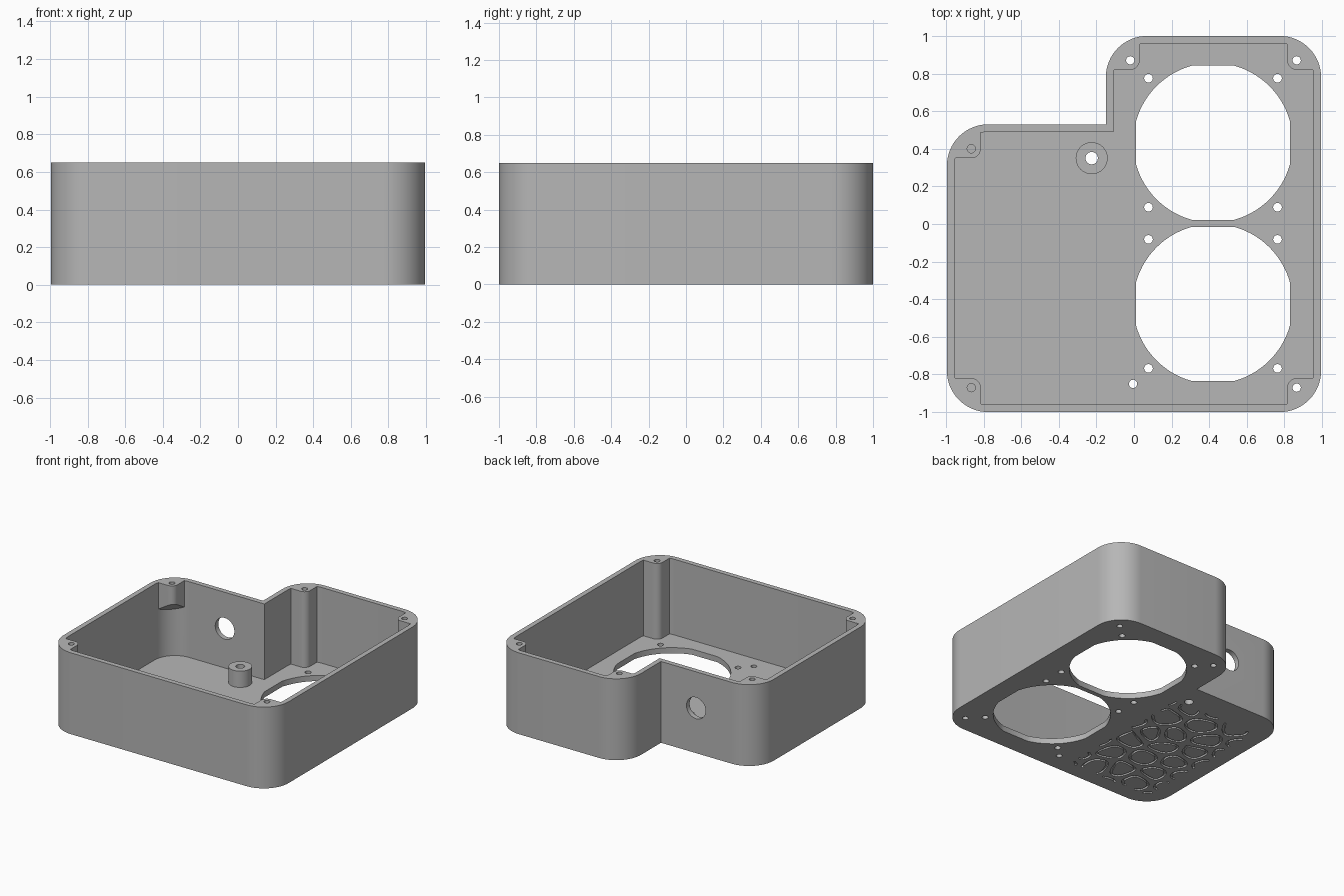
import bpy, bmesh, math, random
from mathutils import Vector

cube = bpy.data.objects.get("Cube")
if cube:
    bpy.data.objects.remove(cube, do_unlink=True)

HEIGHT, FLOOR, WALL, RADIUS = 0.65, 0.045, 0.04, 0.22
X, Y, NOTCH_X, NOTCH_Y = 0.995, 1.0, -0.15, 0.53

grey = bpy.data.materials.new("light grey plastic")
grey.use_nodes = True
grey.diffuse_color = (0.47, 0.47, 0.47, 1)
grey.node_tree.nodes["Principled BSDF"].inputs["Base Color"].default_value = grey.diffuse_color


def arc(cx, cy, r, start, end, n=16):
    angles = [math.radians(start + (end - start) * i / n) for i in range(n + 1)]
    return [(cx + r * math.cos(a), cy + r * math.sin(a)) for a in angles]


def add_prism(bm, points, z0, z1):
    face = bm.faces.new([bm.verts.new((x, y, z0)) for x, y in points])
    raise_faces(bm, [face], z1 - z0)


def raise_faces(bm, faces, height):
    # Keeping the source faces closes the solid underneath
    new = bmesh.ops.extrude_face_region(bm, geom=faces, use_keep_orig=True)["geom"]
    for v in new:
        if isinstance(v, bmesh.types.BMVert):
            v.co.z += height


def finish(bm, name):
    bmesh.ops.recalc_face_normals(bm, faces=bm.faces)
    mesh = bpy.data.meshes.new(name)
    bm.to_mesh(mesh)
    bm.free()
    mesh.materials.append(grey)
    obj = bpy.data.objects.new(name, mesh)
    bpy.context.collection.objects.link(obj)
    return obj


def prism(name, points, z0, z1):
    bm = bmesh.new()
    add_prism(bm, points, z0, z1)
    return finish(bm, name)


def combine(target, tool, operation):
    mod = target.modifiers.new(operation, 'BOOLEAN')
    mod.operation, mod.object, mod.solver = operation, tool, 'EXACT'
    bpy.context.view_layer.objects.active = target
    bpy.ops.object.modifier_apply(modifier=mod.name)
    bpy.data.objects.remove(tool, do_unlink=True)


def outline(d):
    # Stepped case outline, moved inward by d
    r, x, y = RADIUS - d, X - RADIUS, Y - RADIUS
    return (arc(x, -y, r, -90, 0) + arc(x, y, r, 0, 90)
            + arc(NOTCH_X + RADIUS, y, r, 90, 180)
            + [(NOTCH_X + d, NOTCH_Y - d)]
            + arc(-x, NOTCH_Y - RADIUS, r, 90, 180) + arc(-x, -y, r, 180, 270))


# Shell, with the corner screw posts left standing in the cavity
case = prism("fan_case", outline(0), 0, HEIGHT)
cavity = prism("cavity", outline(WALL), FLOOR, HEIGHT + 0.2)
# Post: centre, direction to its corner, full height or short
posts = [(0.865, 0.87, 1, 1, True), (0.865, -0.87, 1, -1, True),
         (-0.02, 0.87, -1, 1, True), (-0.865, 0.4, -1, 1, False),
         (-0.865, -0.87, -1, -1, False)]
for x, y, sx, sy, full in posts:
    shape = arc(0, 0, 0.05, 180, 270, 10) + [(0.2, -0.05), (0.2, 0.2), (-0.05, 0.2)]
    z0 = -0.1 if full else 0.46
    post = prism("post", [(x + sx * px, y + sy * py) for px, py in shape], z0, 0.95)
    if not full:
        # The underside slopes down to the corner
        for v in post.data.vertices:
            if v.co.z < 0.5:
                v.co.z -= 0.6 * ((v.co.x - x) * sx + (v.co.y - y) * sy)
    combine(cavity, post, 'DIFFERENCE')
combine(case, cavity, 'DIFFERENCE')

# Standoff on the floor
STAND = (-0.225, 0.35)
combine(case, prism("standoff", arc(*STAND, 0.085, 0, 348.75, 31), 0.02, 0.175), 'UNION')


# Fan openings and all vertical screw holes
def hole(bm, x, y, r, z0=-0.1):
    add_prism(bm, arc(x, y, r, 0, 345, 23), z0, HEIGHT + 0.1)


bm = bmesh.new()
FAN_X, HALF, FAN_R, PITCH = 0.42, 0.41, 0.425, 0.343
for fan_y in (0.432, -0.425):
    gap = math.degrees(math.acos(HALF / FAN_R))
    points = []
    for quarter in range(4):
        points += arc(FAN_X, fan_y, FAN_R, quarter * 90 + gap, quarter * 90 + 90 - gap, 14)
    add_prism(bm, points, -0.1, 0.3)
    for sx in (-1, 1):
        for sy in (-1, 1):
            hole(bm, FAN_X + sx * PITCH, fan_y + sy * PITCH, 0.023)
hole(bm, -0.005, -0.85, 0.022)
hole(bm, *STAND, 0.033)
for x, y, sx, sy, full in posts:
    hole(bm, x, y, 0.022, -0.1 if full else 0.5)
combine(case, finish(bm, "holes"), 'DIFFERENCE')

# Round cable opening in the wall of the step
cable = prism("cable", arc(0, 0, 0.085, 0, 348.75, 31), -0.1, 0.1)
cable.rotation_euler.x = math.pi / 2
cable.location = (-0.46, NOTCH_Y - WALL / 2, 0.36)
bpy.context.view_layer.update()
combine(case, cable, 'DIFFERENCE')


# Engraved pebble pattern under the floor
def clip(poly, mid, normal):
    # Keep the side of the polygon behind a line
    out = []
    for a, b in zip(poly, poly[1:] + poly[:1]):
        da, db = (a - mid).dot(normal), (b - mid).dot(normal)
        if da <= 0:
            out.append(a)
        if da * db < 0:
            out.append(a.lerp(b, da / (da - db)))
    return out


def rounded(poly):
    for _ in range(2):
        poly = [a.lerp(b, t) for a, b in zip(poly, poly[1:] + poly[:1]) for t in (0.25, 0.75)]
    return poly


random.seed(4)
STEP = 0.215
seeds = []
for i in range(-1, 6):
    for j in range(-1, 8):
        shift = STEP / 2 * (i % 2)
        seeds.append(Vector((-0.92 + i * STEP + random.uniform(-0.05, 0.05),
                             -0.92 + j * STEP + shift + random.uniform(-0.05, 0.05))))
bm = bmesh.new()
for s in seeds:
    if not (-1 < s.x < -0.05 and -1 < s.y < 0.42):
        continue
    cell = [s + Vector(c) for c in ((-1, -1), (1, -1), (1, 1), (-1, 1))]
    for other in seeds:
        if other != s:
            n = (other - s).normalized()
            cell = clip(cell, (s + other) / 2 - n * 0.018, n)
    ring = rounded(cell)
    pairs = []
    for p in ring:
        q = p + (s - p).normalized() * 0.018
        pairs.append([bm.verts.new((*v, -0.02)) for v in (p, q)])
    faces = []
    for (a, b), (c, d) in zip(pairs, pairs[1:] + pairs[:1]):
        if all(-0.88 < v.co.x < -0.14 and -0.88 < v.co.y < 0.3 for v in (a, c)):
            faces.append(bm.faces.new((a, c, d, b)))
    if faces:
        raise_faces(bm, faces, 0.035)
loose = [v for v in bm.verts if not v.link_faces]
bmesh.ops.delete(bm, geom=loose, context='VERTS')
combine(case, finish(bm, "grooves"), 'DIFFERENCE')

# Smooth rounded corners with crisp edges
bpy.ops.object.select_all(action='DESELECT')
case.select_set(True)
bpy.context.view_layer.objects.active = case
bpy.ops.object.shade_smooth_by_angle(angle=math.radians(30))
